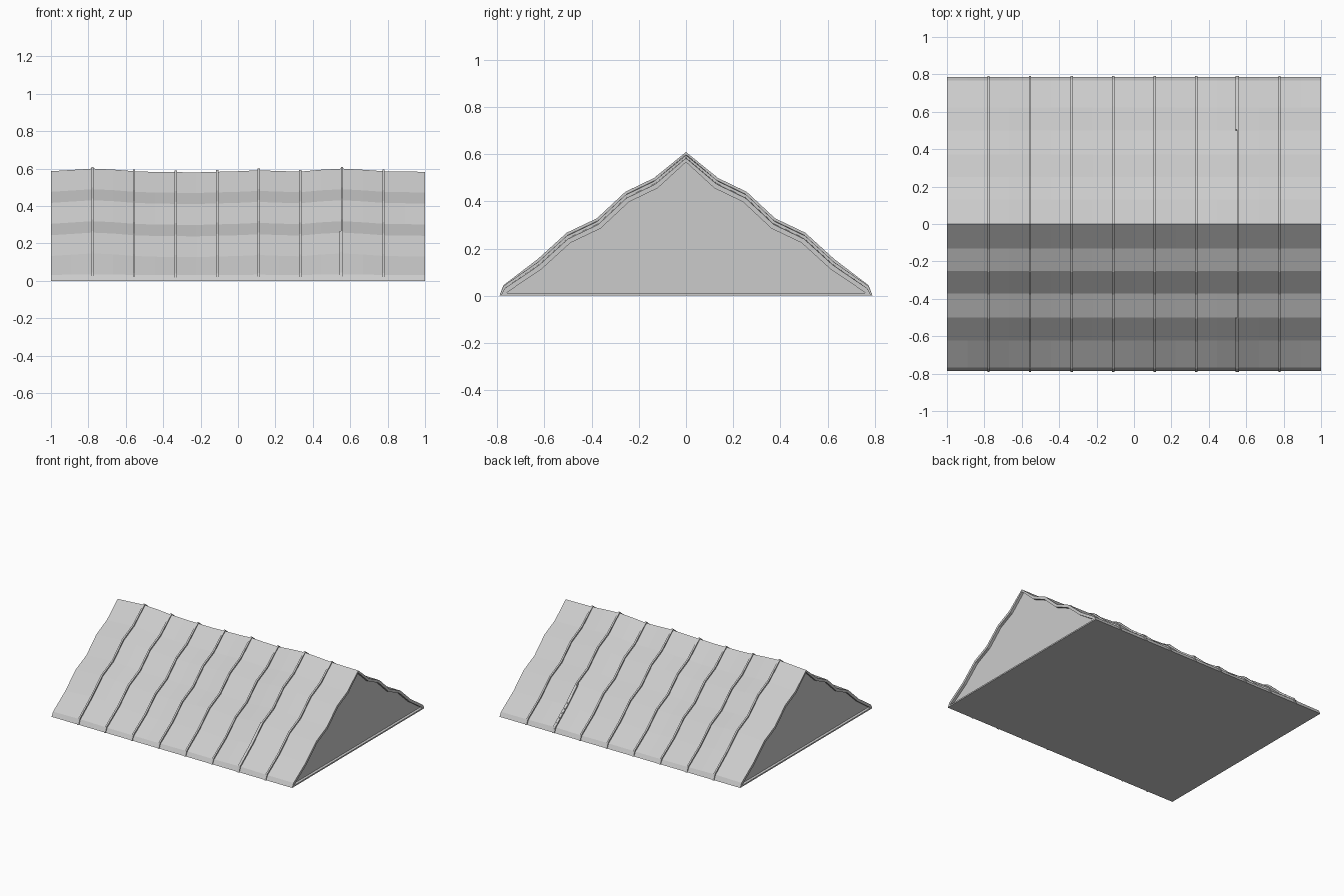
import bpy

if "Cube" in bpy.data.objects:
    bpy.data.objects.remove(bpy.data.objects["Cube"])

# Half of the roof slope, ridge to eave (y, z)
SLOPE = [(0, .587), (.13, .477), (.252, .418), (.372, .306), (.5, .245),
         (.622, .134), (.768, .032), (.785, .0)]
# Ridge undulation along x
RIDGE = [(-1, .586), (-.889, .593), (-.778, .6), (-.667, .595), (-.556, .586), (-.444, .582),
         (-.333, .581), (-.222, .58), (-.111, .583), (0, .586), (.111, .591), (.222, .587),
         (.333, .584), (.444, .594), (.556, .6), (.667, .594), (.778, .586), (.889, .584), (1, .583)]


def ridge_offset(x):
    for (x0, z0), (x1, z1) in zip(RIDGE, RIDGE[1:]):
        if x <= x1 + 1e-6:
            return z0 + (z1 - z0) * (x - x0) / (x1 - x0) - .587
    return RIDGE[-1][1] - .587


def section(x, lift=0.0):
    """Gable line from front eave to back eave at x, moved outward by lift."""
    half = []
    for i, (y, z) in enumerate(SLOPE):
        last = i == len(SLOPE) - 1
        z += 0 if last else ridge_offset(x) * min(1, z / .13) + lift * .85
        y += lift * (0 if i == 0 else 1.6 if last and lift < 0 else .5)
        half.append((y, max(z, .0)))
    return [(-y, z) for y, z in half[:0:-1]] + half


def make(name, verts, faces):
    mesh = bpy.data.meshes.new(name)
    mesh.from_pydata(verts, [], faces)
    mesh.update()
    obj = bpy.data.objects.new(name, mesh)
    bpy.context.collection.objects.link(obj)
    return obj


def strip(name, xs, outer, inner, keep=lambda i: True):
    """Closed bent sheet lofted through x stations."""
    verts, faces = [], []
    for x in xs:
        loop = section(x, outer) + section(x, inner)[::-1]
        loop = [p for i, p in enumerate(loop) if keep(i)]
        verts += [(x, y, z) for y, z in loop]
    n = len(loop)
    for k in range(len(xs) - 1):
        for i in range(n):
            a, b = k * n + i, k * n + (i + 1) % n
            faces.append((a, a + n, b + n, b))
    m, e = n // 2, (len(xs) - 1) * n
    for i in range(m - 1):
        j = n - 1 - i
        faces.append((i, i + 1, j - 1, j))
        faces.append((e + j, e + j - 1, e + i + 1, e + i))
    return make(name, verts, faces)


# Wavy roof sheet
strip("roof_sheet", [p[0] for p in RIDGE], 0, -.02)

# Raised seams between roof panels
for k in range(1, 9):
    x = -1 + k * 2 / 9
    strip(f"roof_seam_{k}", [x - .006, x + .006], .011, -.004)

# Doubled seam ends near the eaves of one seam
m = 2 * len(SLOPE) - 1
strip("seam_patch_front", [.542, .55], .010, -.004, lambda i: min(i, 2 * m - 1 - i) < 4)
strip("seam_patch_back", [.542, .55], .010, -.004, lambda i: min(i, 2 * m - 1 - i) >= m - 4)

# Recessed gable walls
for name, x in (("left_gable", -.98), ("right_gable", .98)):
    line = section(x, -.012)
    face = list(range(len(line)))
    make(name, [(x, y, z) for y, z in line], [face[::-1] if x > 0 else face])

# Thin floor slab
bpy.ops.mesh.primitive_cube_add(size=1, location=(0, 0, .005))
floor = bpy.context.object
floor.name = "floor_slab"
floor.scale = (2, 1.55, .01)
